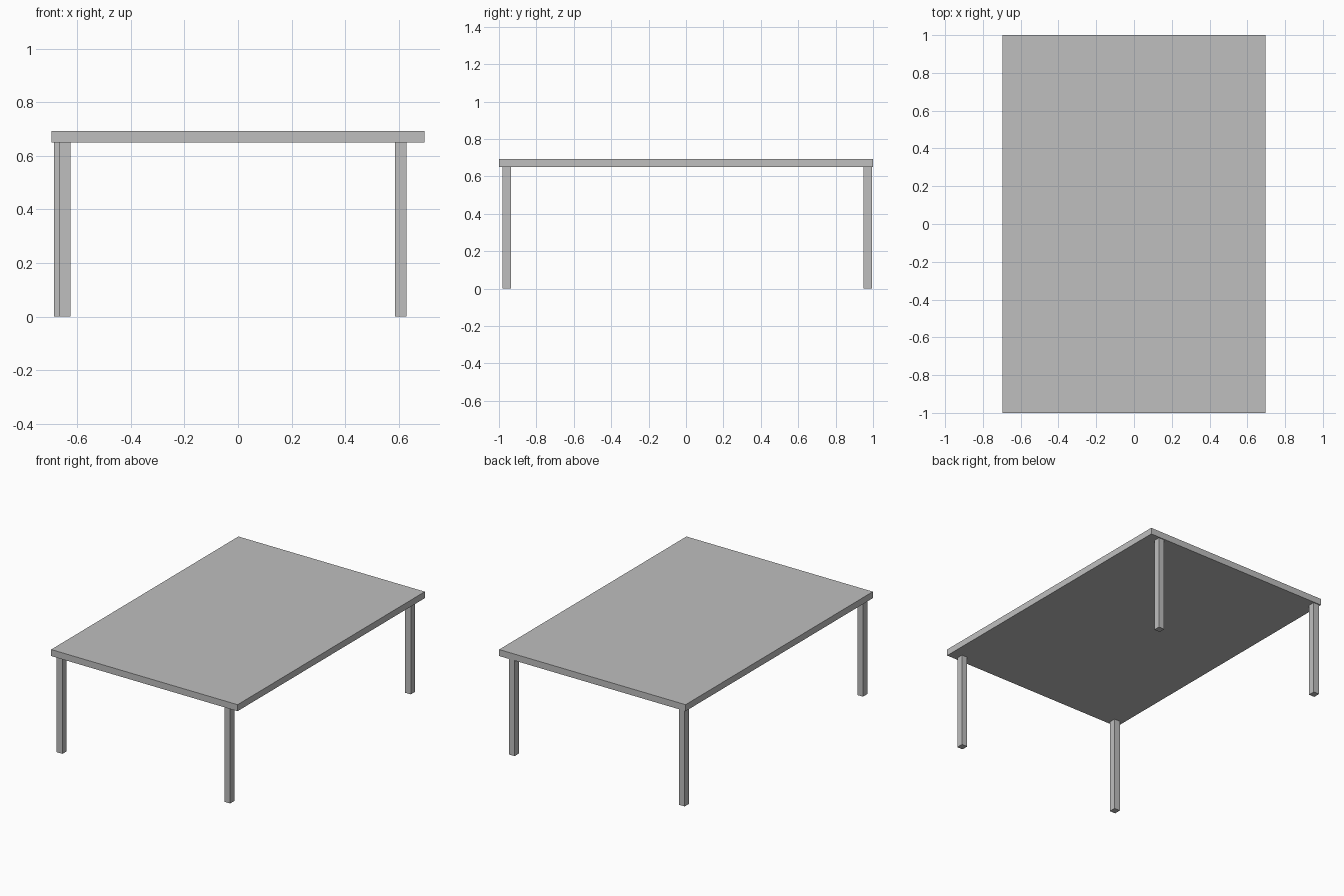
import bpy

# Remove the default cube only
cube = bpy.data.objects.get("Cube")
if cube:
    bpy.data.objects.remove(cube, do_unlink=True)

# Single grey finish for the whole table
GREY = (0.52, 0.52, 0.52, 1.0)
grey = bpy.data.materials.new("plain_grey")
grey.use_nodes = True
grey.diffuse_color = GREY
grey.node_tree.nodes["Principled BSDF"].inputs["Base Color"].default_value = GREY


def box(name, center, size):
    """Add a flat-shaded box with its size baked into the mesh."""
    bpy.ops.mesh.primitive_cube_add(size=1, location=center)
    obj = bpy.context.object
    obj.name = name
    for v in obj.data.vertices:
        v.co = [c * s for c, s in zip(v.co, size)]
    obj.data.materials.append(grey)
    return obj


LEG_HEIGHT = 0.649
TOP_THICKNESS = 0.044
LEG_X, LEG_Y = 0.043, 0.046

# Tabletop slab
box("tabletop", (0, 0, LEG_HEIGHT + TOP_THICKNESS / 2), (1.394, 2.0, TOP_THICKNESS))

# Four square legs, set slightly unevenly under the corners
legs = {
    "front_left_leg": (0.607, -0.959),
    "front_right_leg": (-0.647, -0.959),
    "back_left_leg": (0.607, 0.971),
    "back_right_leg": (-0.665, 0.971),
}
for name, (x, y) in legs.items():
    box(name, (x, y, LEG_HEIGHT / 2), (LEG_X, LEG_Y, LEG_HEIGHT))
